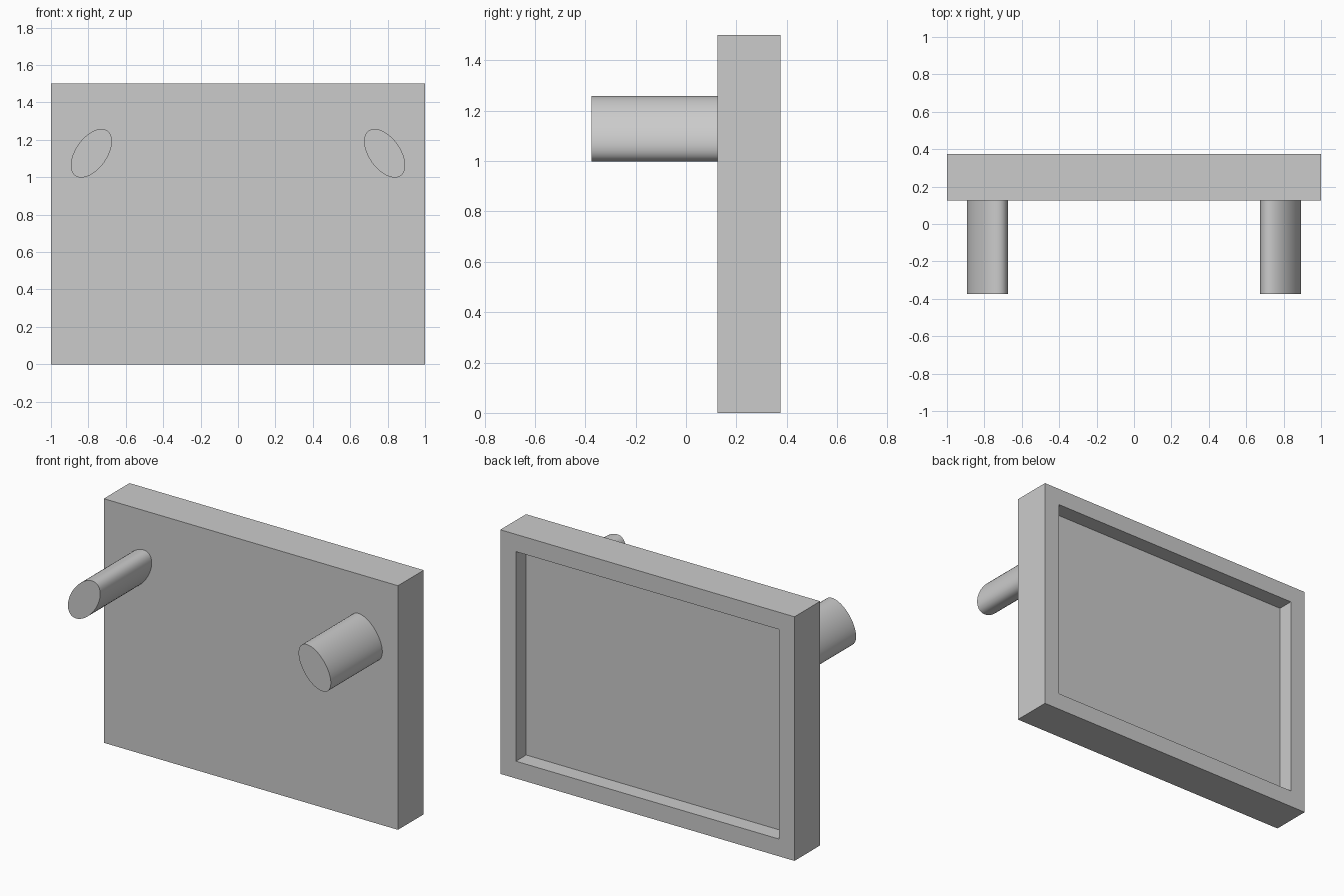
import bpy
import bmesh
import math
from mathutils import Matrix, Vector

cube = bpy.data.objects.get("Cube")
if cube:
    bpy.data.objects.remove(cube, do_unlink=True)

# Single plain grey material
GREY = (0.6, 0.6, 0.6, 1)
grey = bpy.data.materials.new("plain_grey")
grey.use_nodes = True
grey.diffuse_color = GREY
grey.node_tree.nodes["Principled BSDF"].inputs["Base Color"].default_value = GREY


def add_object(name, bm):
    bmesh.ops.recalc_face_normals(bm, faces=bm.faces)
    mesh = bpy.data.meshes.new(name)
    bm.to_mesh(mesh)
    bm.free()
    mesh.materials.append(grey)
    obj = bpy.data.objects.new(name, mesh)
    bpy.context.collection.objects.link(obj)
    return obj


# Board with a shallow framed recess in its back
FRONT, BACK, HEIGHT = 0.125, 0.375, 1.5
BORDER, RECESS = 0.15, 0.1
bm = bmesh.new()
bmesh.ops.create_cube(bm, size=1)
bmesh.ops.scale(bm, vec=(2, BACK - FRONT, HEIGHT), verts=bm.verts)
bmesh.ops.translate(bm, vec=(0, (FRONT + BACK) / 2, HEIGHT / 2), verts=bm.verts)
bm.normal_update()
back = max(bm.faces, key=lambda f: f.normal.y)
bmesh.ops.inset_region(bm, faces=[back], thickness=BORDER)
floor = bmesh.ops.extrude_discrete_faces(bm, faces=[back])["faces"][0]
bmesh.ops.translate(bm, vec=(0, -RECESS, 0), verts=floor.verts)
# Join the recess walls to the frame
bmesh.ops.remove_doubles(bm, verts=bm.verts, dist=0.0001)
add_object("board", bm)


# Oval pegs on the front, leaning towards the middle
def add_peg(name, side):
    length = 0.5
    bm = bmesh.new()
    bmesh.ops.create_cone(bm, cap_ends=True, segments=40, radius1=1, radius2=1, depth=length)
    bmesh.ops.scale(bm, vec=(0.084, 0.148, 1), verts=bm.verts)
    place = (Matrix.Translation(Vector((side * 0.784, FRONT - length / 2, 1.128)))
             @ Matrix.Rotation(math.radians(-35.5 * side), 4, "Y")
             @ Matrix.Rotation(math.radians(90), 4, "X"))
    bmesh.ops.transform(bm, matrix=place, verts=bm.verts)
    peg = add_object(name, bm)
    bpy.ops.object.select_all(action="DESELECT")
    peg.select_set(True)
    bpy.context.view_layer.objects.active = peg
    bpy.ops.object.shade_smooth_by_angle(angle=math.radians(30))


add_peg("left_peg", 1)
add_peg("right_peg", -1)
